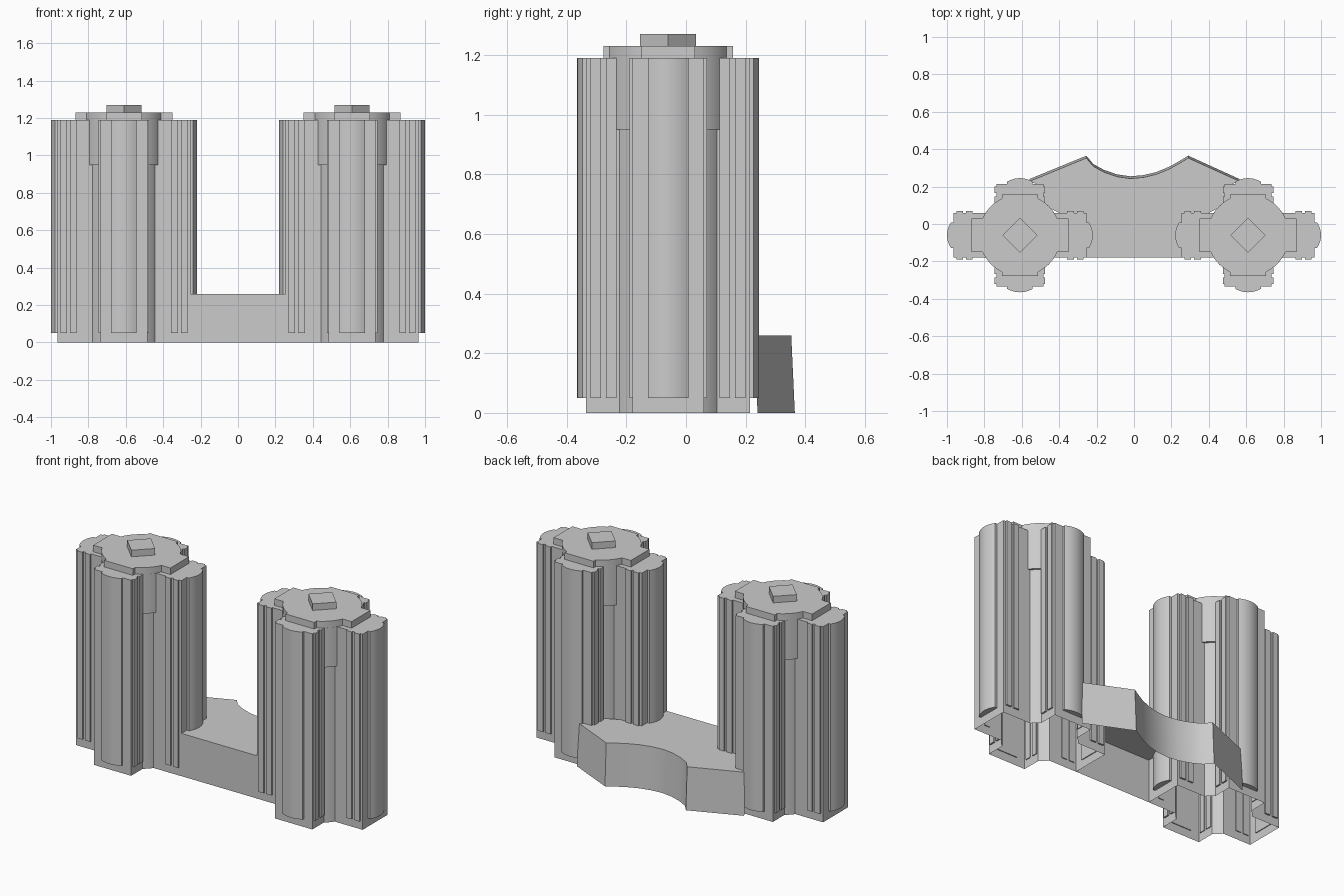
import bpy, bmesh, math

if "Cube" in bpy.data.objects:
    bpy.data.objects.remove(bpy.data.objects["Cube"])

grey = bpy.data.materials.new("concrete_grey")
grey.use_nodes = True
colour = (0.6, 0.6, 0.6, 1)
grey.diffuse_color = colour
grey.node_tree.nodes["Principled BSDF"].inputs["Base Color"].default_value = colour

CENTRE_X, CENTRE_Y = 0.61, -0.06
ROOF, BASE = 1.19, 0.05          # wing roof height, underside of the cladding


def finish(name, bm):
    mesh = bpy.data.meshes.new(name)
    bmesh.ops.recalc_face_normals(bm, faces=bm.faces)
    bm.to_mesh(mesh)
    bm.free()
    mesh.materials.append(grey)
    obj = bpy.data.objects.new(name, mesh)
    bpy.context.collection.objects.link(obj)
    bpy.ops.object.select_all(action="DESELECT")
    obj.select_set(True)
    bpy.context.view_layer.objects.active = obj
    bpy.ops.object.shade_smooth_by_angle(angle=math.radians(30))
    return obj


def prism(bm, outline, z0, z1, floor=True):
    """Extrude a closed outline upwards, with or without a floor."""
    low = [bm.verts.new((x, y, z0)) for x, y in outline]
    high = [bm.verts.new((x, y, z1)) for x, y in outline]
    n = len(outline)
    for i in range(n):
        j = (i + 1) % n
        bm.faces.new((low[i], low[j], high[j], high[i]))
    bm.faces.new(high)
    if floor:
        bm.faces.new(low[::-1])


def cross(len_x, half_x, len_y, half_y, r, steps=6):
    """Four-winged plan with a round core showing in the inner corners."""
    a0 = math.asin(half_x / r)
    a1 = math.acos(half_y / r)
    quarter = [(len_x, half_x)]
    for i in range(steps + 1):
        a = a0 + (a1 - a0) * i / steps
        quarter.append((r * math.cos(a), r * math.sin(a)))
    quarter.append((half_y, len_y))
    pts = []
    for sx, sy in ((1, 1), (-1, 1), (-1, -1), (1, -1)):
        part = [(x * sx, y * sy) for x, y in quarter]
        pts += part if sx * sy > 0 else part[::-1]
    return pts


def bow(start, depth, half=0.068, steps=10):
    """Bowed bay plan at the end of a wing along +x."""
    pts = [(start - 0.005, -half)]
    for i in range(steps + 1):
        t = -1 + 2 * i / steps
        pts.append((start + depth * (0.4 + 0.6 * (1 - t * t)), half * t))
    return pts + [(start - 0.005, half)]


def turned(pts, quarter_turns):
    for _ in range(quarter_turns):
        pts = [(-y, x) for x, y in pts]
    return pts


for side, sx in (("left", 1), ("right", -1)):
    parts = []

    # Open-bottomed tower shell
    bm = bmesh.new()
    prism(bm, cross(0.355, 0.12, 0.275, 0.125, 0.206), 0, ROOF, floor=False)
    parts.append(finish(side + "_tower_body", bm))

    # Wider round collar in the upper inner corners
    bm = bmesh.new()
    prism(bm, cross(0.25, 0.11, 0.217, 0.11, 0.219), 0.95, ROOF)
    parts.append(finish(side + "_tower_collar", bm))

    # Stepped roof slab and turned plant room
    bm = bmesh.new()
    prism(bm, cross(0.26, 0.09, 0.217, 0.097, 0.219), ROOF, 1.23)
    parts.append(finish(side + "_roof_slab", bm))
    bm = bmesh.new()
    prism(bm, turned([(0.094, 0), (0, 0.094), (-0.094, 0), (0, -0.094)], 0), 1.23, 1.27)
    parts.append(finish(side + "_roof_plant_room", bm))

    # Bowed bays and narrow flank strips on each wing
    bays, strips = bmesh.new(), bmesh.new()
    for turn in range(4):
        length, half, depth = ((0.355, 0.12, 0.035), (0.275, 0.125, 0.03))[turn % 2]
        prism(bays, turned(bow(length, depth), turn), BASE, ROOF)
        for flank in (-1, 1):
            for inset in (0.015, 0.067):
                x1 = length - inset
                x0 = x1 - 0.035
                y0, y1 = flank * (half - 0.005), flank * (half + 0.01)
                box = [(x0, y0), (x1, y0), (x1, y1), (x0, y1)]
                prism(strips, turned(box, turn), BASE, ROOF)
    parts.append(finish(side + "_end_bays", bays))
    parts.append(finish(side + "_flank_strips", strips))

    for obj in parts:
        obj.location = (sx * CENTRE_X, CENTRE_Y, 0)

# Podium: leaning scooped back wall, flat front wall and deck, open below
back = [(-0.56, 0.24), (-0.255, 0.365), (-0.217, 0.32), (-0.16, 0.289), (-0.09, 0.265),
        (-0.02, 0.255), (0.05, 0.261), (0.12, 0.278), (0.19, 0.307), (0.245, 0.338),
        (0.29, 0.365), (0.565, 0.24)]
inner = [(0.484, 0.2), (0.484, 0.1), (0.4, 0.06), (0.257, 0.06), (0.257, -0.179)]
bm = bmesh.new()
back_top = [bm.verts.new((x, y - 0.012, 0.26)) for x, y in back]
back_low = [bm.verts.new((x, y, 0)) for x, y in back]
right_top = [bm.verts.new((x, y, 0.26)) for x, y in inner]
left_top = [bm.verts.new((-x, y, 0.26)) for x, y in reversed(inner)]
front_low = [bm.verts.new((x, -0.179, 0)) for x in (0.257, -0.257)]
for i in range(len(back) - 1):
    bm.faces.new((back_low[i], back_low[i + 1], back_top[i + 1], back_top[i]))
bm.faces.new((front_low[0], front_low[1], left_top[0], right_top[-1]))
bm.faces.new(back_top + right_top + left_top)
finish("podium", bm)
